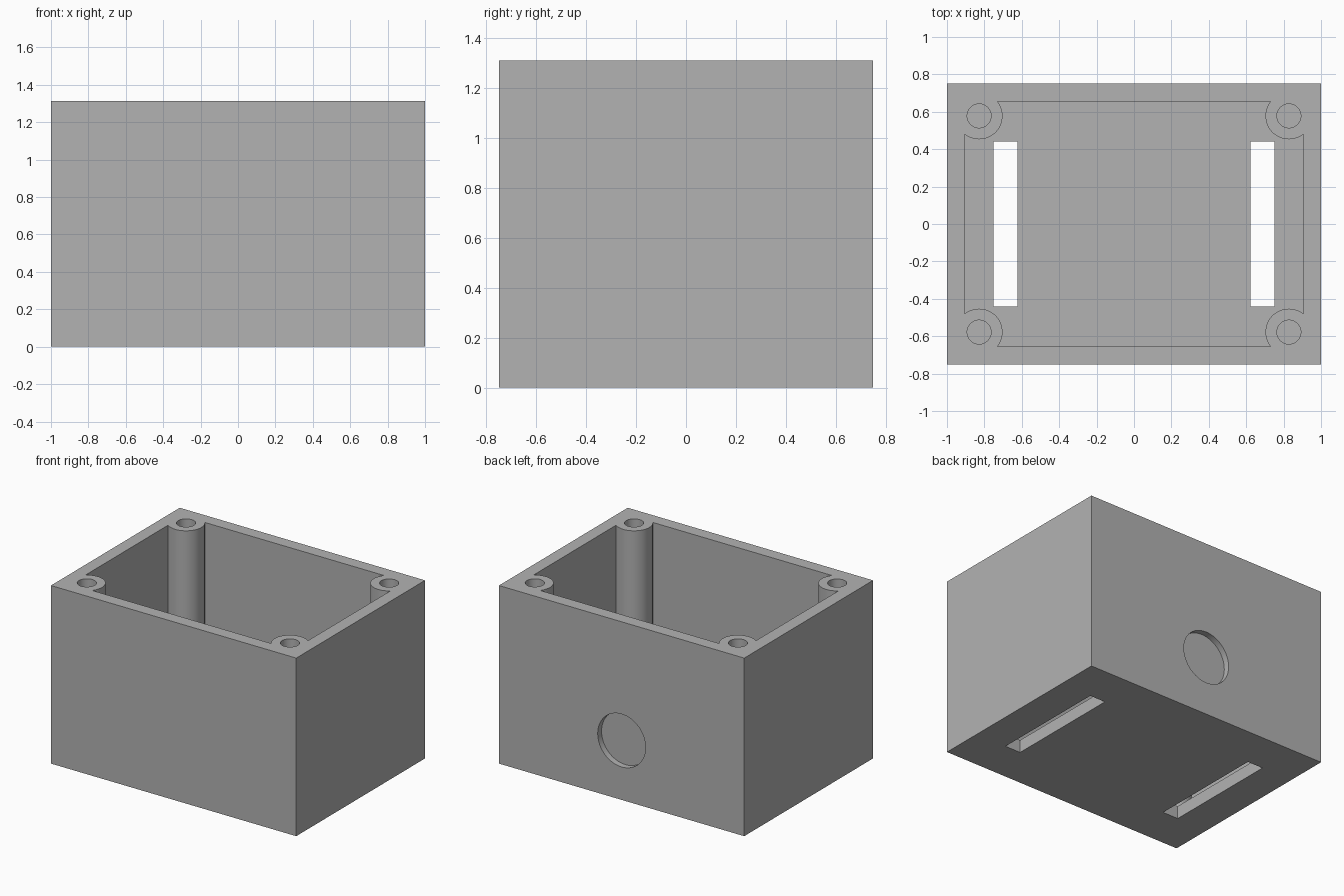
import bpy
import math

if "Cube" in bpy.data.objects:
    bpy.data.objects.remove(bpy.data.objects["Cube"], do_unlink=True)

W, D, H = 2.0, 1.5, 1.3125      # outer size
WALL = 0.094                    # wall and floor thickness
POST_X, POST_Y = 0.828, 0.578   # screw post centres
POST_R, HOLE_R = 0.125, 0.064
OVER = 0.1                      # cutter overshoot


def box(name, x, y, z):
    """Box from (min, max) ranges."""
    bpy.ops.mesh.primitive_cube_add(
        size=1, location=[(a + b) / 2 for a, b in (x, y, z)])
    ob = bpy.context.object
    ob.name = name
    ob.scale = [b - a for a, b in (x, y, z)]
    bpy.ops.object.transform_apply(location=True, rotation=True, scale=True)
    return ob


def cylinder(name, radius, depth, location, rotation=(0, 0, 0)):
    bpy.ops.mesh.primitive_cylinder_add(
        vertices=64, radius=radius, depth=depth, location=location, rotation=rotation)
    ob = bpy.context.object
    ob.name = name
    bpy.ops.object.transform_apply(location=True, rotation=True, scale=True)
    return ob


def cut(target, cutter):
    """Subtract the cutter from the target and discard it."""
    cutter.hide_render = True
    mod = target.modifiers.new("cut", 'BOOLEAN')
    mod.operation = 'DIFFERENCE'
    mod.solver = 'EXACT'
    mod.object = cutter
    bpy.context.view_layer.objects.active = target
    bpy.ops.object.modifier_apply(modifier=mod.name)
    bpy.data.objects.remove(cutter, do_unlink=True)


corners = [(sx * POST_X, sy * POST_Y) for sx in (-1, 1) for sy in (-1, 1)]

# Outer block
housing = box("junction_box_housing", (-W / 2, W / 2), (-D / 2, D / 2), (0, H))

# Cavity, notched at the corners so that the screw posts stay standing
cavity = box("cavity_cutter", (-W / 2 + WALL, W / 2 - WALL),
             (-D / 2 + WALL, D / 2 - WALL), (WALL, H + OVER))
for x, y in corners:
    cut(cavity, cylinder("post_cutter", POST_R, 2 * H, (x, y, H / 2)))
cut(housing, cavity)

# Screw holes down to the floor
for x, y in corners:
    depth = H + OVER - WALL
    cut(housing, cylinder("screw_hole_cutter", HOLE_R, depth, (x, y, WALL + depth / 2)))

# Mounting slots through the floor
for s in (-1, 1):
    xs = sorted((s * 0.623, s * 0.75))
    cut(housing, box("slot_cutter", xs, (-0.44, 0.44), (-OVER, WALL + OVER)))

# Round knockout recess in the back wall
recess = 0.045
cut(housing, cylinder("knockout_cutter", 0.195, 2 * recess, (0, D / 2, H / 3),
                      (math.pi / 2, 0, 0)))

# Grey plastic
mat = bpy.data.materials.new("grey_plastic")
mat.use_nodes = True
grey = (0.448, 0.448, 0.448, 1)
mat.diffuse_color = grey
mat.node_tree.nodes["Principled BSDF"].inputs["Base Color"].default_value = grey
housing.data.materials.clear()
housing.data.materials.append(mat)

# Smooth round walls, sharp edges
bpy.ops.object.select_all(action='DESELECT')
housing.select_set(True)
bpy.context.view_layer.objects.active = housing
bpy.ops.object.shade_smooth_by_angle(angle=math.radians(30))
